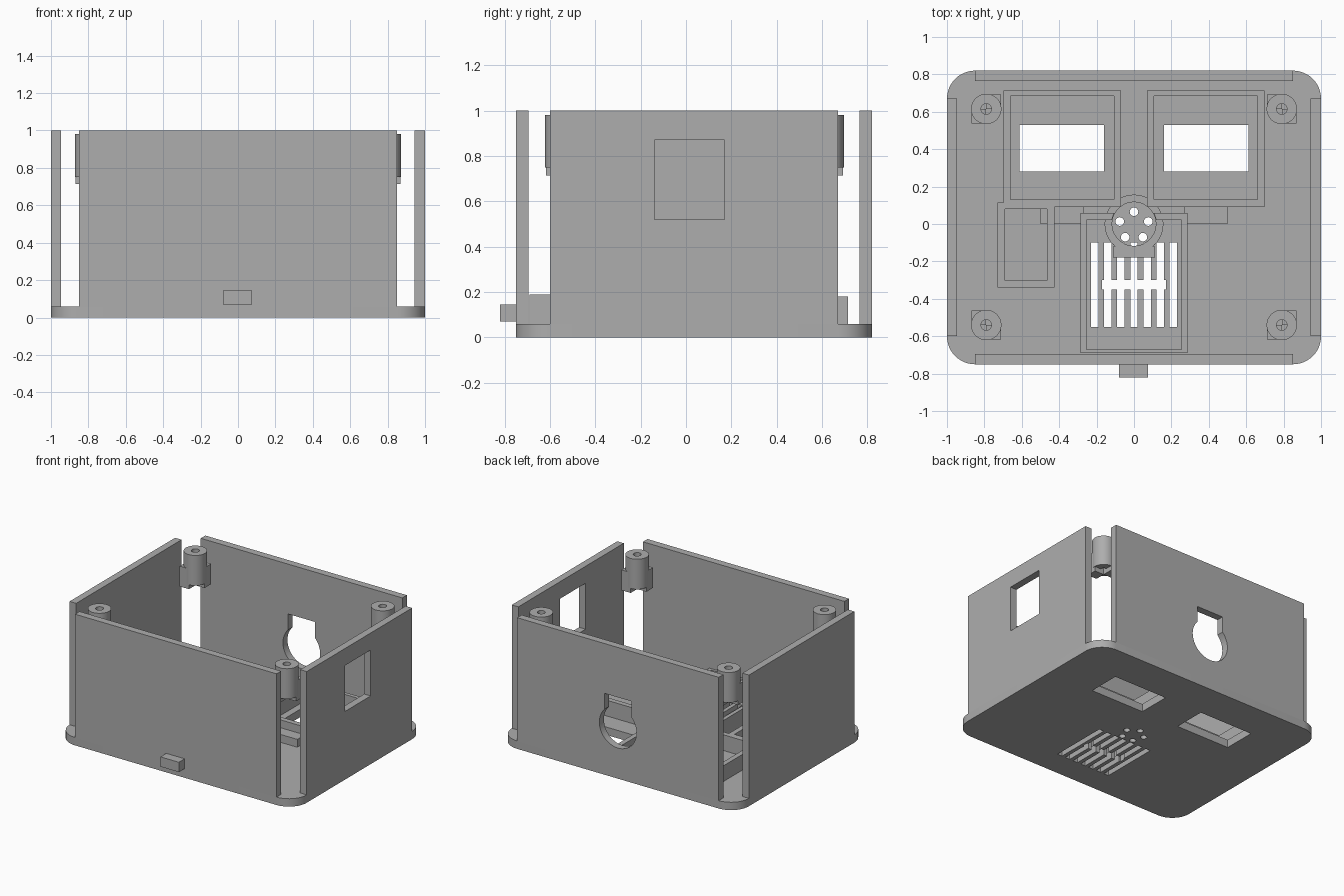
import bpy, math

if "Cube" in bpy.data.objects:
    bpy.data.objects.remove(bpy.data.objects["Cube"], do_unlink=True)

grey = bpy.data.materials.new("plain grey plastic")
grey.use_nodes = True
COLOUR = (0.42, 0.42, 0.42, 1)
grey.diffuse_color = COLOUR
grey.node_tree.nodes["Principled BSDF"].inputs["Base Color"].default_value = COLOUR


def finish(name):
    ob = bpy.context.object
    ob.name = name
    ob.data.materials.append(grey)
    return ob


def box(name, x0, x1, y0, y1, z0, z1):
    bpy.ops.mesh.primitive_cube_add(size=1, location=((x0 + x1) / 2, (y0 + y1) / 2, (z0 + z1) / 2))
    ob = finish(name)
    ob.scale = (x1 - x0, y1 - y0, z1 - z0)
    bpy.ops.object.transform_apply(location=True, rotation=False, scale=True)
    return ob


def cylinder(name, x, y, z0, z1, r, sides=48):
    bpy.ops.mesh.primitive_cylinder_add(vertices=sides, radius=r, depth=z1 - z0,
                                        location=(x, y, (z0 + z1) / 2))
    return finish(name)


def apply(ob, mod):
    bpy.ops.object.select_all(action='DESELECT')
    bpy.context.view_layer.objects.active = ob
    ob.select_set(True)
    bpy.ops.object.modifier_apply(modifier=mod.name)


def combine(ob, other, operation='DIFFERENCE'):
    mod = ob.modifiers.new("combine", 'BOOLEAN')
    mod.operation = operation
    mod.solver = 'EXACT'
    mod.object = other
    apply(ob, mod)
    bpy.data.objects.remove(other, do_unlink=True)


def smooth(ob):
    bpy.ops.object.select_all(action='DESELECT')
    bpy.context.view_layer.objects.active = ob
    ob.select_set(True)
    bpy.ops.object.shade_smooth_by_angle(angle=math.radians(30))


def frame(name, outer, inner, top):
    ob = box(name, *outer, FLOOR, top)
    combine(ob, box("cutter", *inner, 0, 0.5))
    return ob


FLOOR = 0.06
TOP = 1.0
Y0, Y1 = -0.75, 0.82

# Base plate with rounded vertical corners
base = box("base_plate", -1, 1, Y0, Y1, 0, FLOOR)
weights = base.data.attributes.new("bevel_weight_edge", 'FLOAT', 'EDGE')
for e in base.data.edges:
    a, b = (base.data.vertices[i].co for i in e.vertices)
    weights.data[e.index].value = 1.0 if abs(a.z - b.z) > 0.01 else 0.0
bevel = base.modifiers.new("corners", 'BEVEL')
bevel.limit_method = 'WEIGHT'
bevel.width = 0.15
bevel.segments = 12
apply(base, bevel)

# Display openings, sound holes and speaker slots through the floor
for s in (-1, 1):
    xs = sorted((s * 0.16, s * 0.613))
    combine(base, box("cutter", *xs, 0.28, 0.53, -1, 1))
for i in range(5):
    a = math.radians(90 + 72 * i)
    combine(base, cylinder("cutter", 0.08 * math.cos(a), -0.01 + 0.075 * math.sin(a), -1, 1, 0.023, 20))
for i in range(-3, 4):
    combine(base, box("cutter", i * 0.07 - 0.02, i * 0.07 + 0.02, -0.55, -0.1, -1, 1))
combine(base, box("cutter", -0.17, 0.17, -0.35, -0.3, -1, 1))
smooth(base)

# Four walls, open at the corners
box("front_wall", -0.85, 0.85, Y0, Y0 + 0.055, FLOOR, TOP)
back = box("back_wall", -0.85, 0.85, Y1 - 0.055, Y1, FLOOR, TOP)
box("right_wall", -1, -0.945, -0.6, 0.67, FLOOR, TOP)
left = box("left_wall", 0.945, 1, -0.6, 0.67, FLOOR, TOP)

# Square window and keyhole opening
combine(left, box("cutter", 0.8, 1.2, -0.14, 0.17, 0.52, 0.87))
round_cut = cylinder("cutter", 0, 0, -0.2, 0.2, 0.157)
round_cut.rotation_euler.x = math.pi / 2
round_cut.location = (0, Y1, 0.39)
bpy.context.view_layer.update()
combine(back, round_cut)
combine(back, box("cutter", -0.113, 0.113, 0.6, 1, 0.4, 0.62))
smooth(back)

# Connector stub on the front
box("front_stub", -0.08, 0.075, -0.82, Y0, 0.07, 0.145)

# Frames standing on the floor
for s, side in ((-1, "right"), (1, "left")):
    frame(side + "_display_frame",
          (*sorted((s * 0.07, s * 0.698)), 0.09, 0.715),
          (*sorted((s * 0.107, s * 0.66)), 0.13, 0.685), 0.18)
    box(side + "_display_ledge", *sorted((s * 0.27, s * 0.5)), 0, 0.09, FLOOR, 0.12)
speaker = frame("speaker_frame", (-0.285, 0.285, -0.69, 0.06), (-0.255, 0.255, -0.67, 0.022), 0.19)
combine(speaker, cylinder("cutter", 0, 0, 0, 0.5, 0.12))
frame("side_module_frame", (-0.73, -0.425, -0.34, 0.115), (-0.69, -0.465, -0.303, 0.08), 0.18)

# Sensor cup with its connector tab
cup = cylinder("sensor_cup", 0, 0, FLOOR, 0.15, 0.157)
combine(cup, cylinder("cutter", 0, 0, 0, 0.5, 0.117))
smooth(cup)
box("sensor_tab", -0.113, 0.113, -0.18, -0.12, FLOOR, 0.15)

# Corner screw posts with two diagonal support blocks each
R = 0.078
for sx, side in ((-1, "right"), (1, "left")):
    for y, end, sy in ((-0.54, "front", -1), (0.615, "back", 1)):
        x = sx * 0.79
        post = cylinder(f"{end}_{side}_post", x, y, 0.75, 0.98, 0.081)
        combine(post, cylinder("cutter", x, y, 0.7, 1.1, 0.028, 24))
        smooth(post)
        for k, part in ((1, "outer"), (-1, "inner")):
            box(f"{end}_{side}_{part}_block", *sorted((x, x + k * sx * R)),
                *sorted((y, y - k * sy * R)), 0.715, 0.87)
